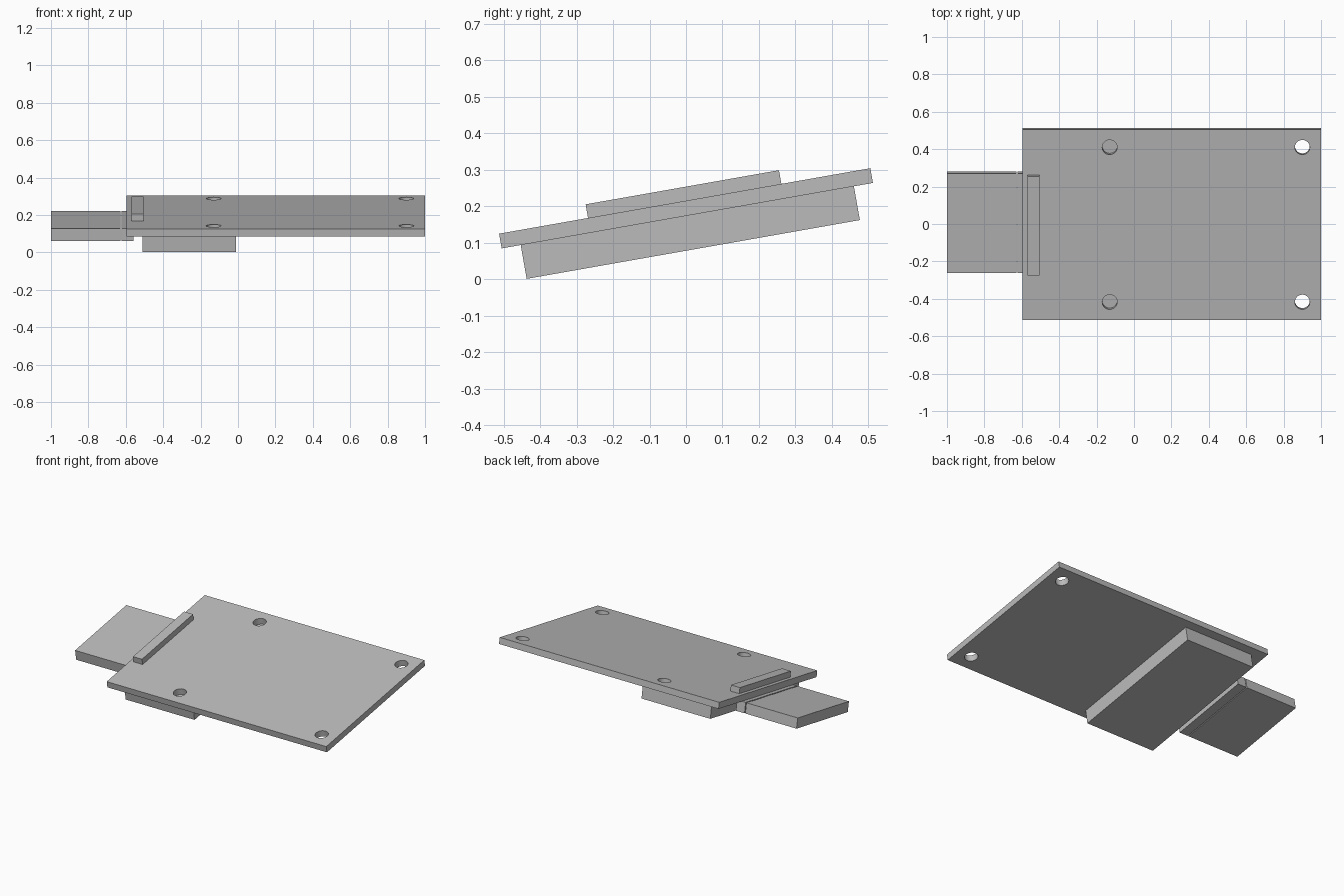
import bpy
from math import radians
from mathutils import Matrix

cube = bpy.data.objects.get("Cube")
if cube:
    bpy.data.objects.remove(cube, do_unlink=True)

# One plain grey for the whole assembly
grey = bpy.data.materials.new("plain grey")
grey.use_nodes = True
COLOUR = (0.5, 0.5, 0.5, 1)
grey.diffuse_color = COLOUR
grey.node_tree.nodes["Principled BSDF"].inputs["Base Color"].default_value = COLOUR

# Everything is laid flat around the board centre, then tilted together
TILT = Matrix.Translation((0, 0, 0.1945)) @ Matrix.Rotation(radians(10), 4, "X")
HALF = 0.0205  # half the board thickness


def slab(name, x0, x1, length, z0, z1):
    """Box spanning x0..x1 and z0..z1, centred on y."""
    bpy.ops.mesh.primitive_cube_add(size=1)
    obj = bpy.context.object
    obj.name = name
    size = Matrix.Diagonal((x1 - x0, length, z1 - z0, 1))
    obj.data.transform(Matrix.Translation(((x0 + x1) / 2, 0, (z0 + z1) / 2)) @ size)
    obj.data.materials.append(grey)
    obj.matrix_world = TILT
    return obj


board = slab("board", -0.595, 1.0, 1.033, -HALF, HALF)
slab("underside_block", -0.51, -0.01, 0.927, -HALF - 0.094, -HALF)
slab("top_strip", -0.57, -0.505, 0.538, HALF, HALF + 0.038)

# Side connector: a long plug and the short socket it meets under the board
slab("plug", -1.0, -0.628, 0.54, -HALF - 0.068, -HALF - 0.001)
slab("socket", -0.622, -0.56, 0.54, -HALF - 0.068, -HALF)

# Four mounting holes through the board
for x in (-0.13, 0.90):
    for y in (-0.42, 0.42):
        bpy.ops.mesh.primitive_cylinder_add(vertices=32, radius=0.04, depth=0.2)
        cutter = bpy.context.object
        cutter.name = "hole_cutter"
        cutter.hide_render = True
        cutter.data.materials.append(grey)
        cutter.matrix_world = TILT @ Matrix.Translation((x, y, 0))
        bpy.context.view_layer.objects.active = board
        cut = board.modifiers.new("mounting hole", "BOOLEAN")
        cut.operation = "DIFFERENCE"
        cut.solver = "EXACT"
        cut.object = cutter
        bpy.ops.object.modifier_apply(modifier=cut.name)
        bpy.data.objects.remove(cutter, do_unlink=True)

# Smooth hole walls with crisp rims
bpy.ops.object.select_all(action="DESELECT")
board.select_set(True)
bpy.context.view_layer.objects.active = board
bpy.ops.object.shade_smooth_by_angle(angle=radians(30))
